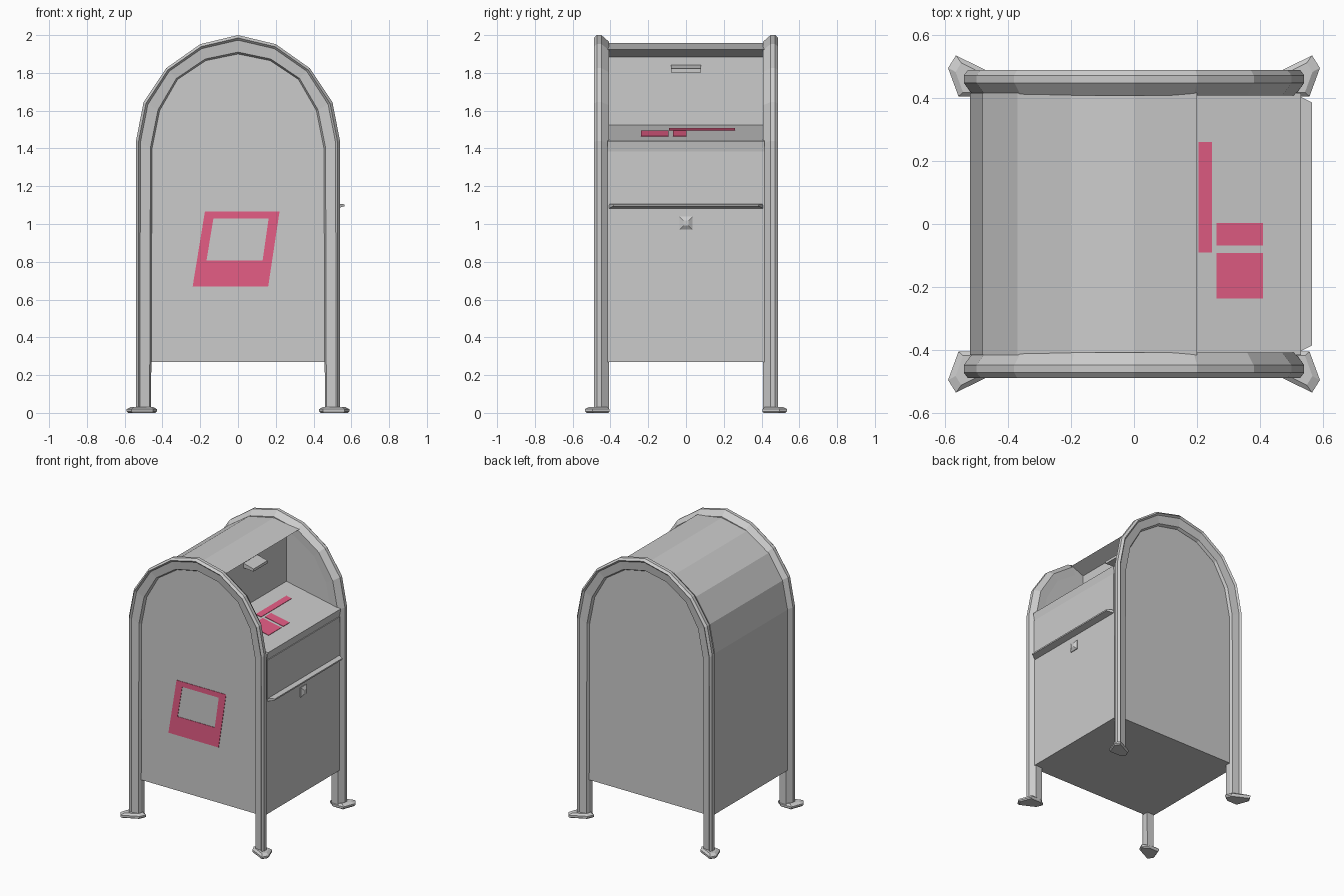
import bpy
import bmesh
from mathutils import Vector

cube = bpy.data.objects.get("Cube")
if cube:
    bpy.data.objects.remove(cube, do_unlink=True)


def material(name, colour):
    m = bpy.data.materials.new(name)
    m.use_nodes = True
    m.diffuse_color = (*colour, 1)
    m.node_tree.nodes["Principled BSDF"].inputs["Base Color"].default_value = (*colour, 1)
    return m


grey = material("light_grey", (0.6, 0.6, 0.6))
pink = material("pink_red", (0.78, 0.11, 0.235))


def loft(name, rings, mat=grey, closed_path=False):
    """Skin a row of matching closed rings and cap the ends."""
    bm = bmesh.new()
    rows = [[bm.verts.new(p) for p in ring] for ring in rings]
    n = len(rows[0])
    pairs = list(zip(rows, rows[1:]))
    if closed_path:
        pairs.append((rows[-1], rows[0]))
    else:
        bm.faces.new(rows[0])
        bm.faces.new(rows[-1])
    for a, b in pairs:
        for i in range(n):
            j = (i + 1) % n
            bm.faces.new((a[i], a[j], b[j], b[i]))
    bmesh.ops.recalc_face_normals(bm, faces=bm.faces)
    mesh = bpy.data.meshes.new(name)
    bm.to_mesh(mesh)
    bm.free()
    mesh.materials.append(mat)
    obj = bpy.data.objects.new(name, mesh)
    bpy.context.collection.objects.link(obj)
    return obj


def prism_y(name, profile, y0, y1, mat=grey):
    return loft(name, [[(x, y, z) for x, z in profile] for y in (y0, y1)], mat)


def mirrored(half):
    return half + [(-x, z) for x, z in reversed(half[:-1])]


# Arch outlines, from the right foot over the crown to the left foot
outer = mirrored([(0.54, 0.01), (0.54, 1.44), (0.5, 1.645),
                  (0.38, 1.825), (0.2, 1.952), (0, 2.0)])
inner = mirrored([(0.46, 0.01), (0.455, 1.4), (0.415, 1.6),
                  (0.32, 1.765), (0.17, 1.865), (0, 1.9)])


def between(t):
    return [Vector(a).lerp(Vector(b), t) for a, b in zip(outer, inner)]


# Frame section: fraction from outer to inner edge, and depth
section = [(0, 0.472), (0.15, 0.488), (0.27, 0.476), (0.9, 0.468),
           (1, 0.45), (1, 0.41), (0.35, 0.408), (0, 0.448)]
panel = [(x, max(z, 0.27)) for x, z in between(0.5)]
foot = [(0.59, 0.495), (0.565, 0.535), (0.45, 0.478),
        (0.43, 0.435), (0.47, 0.405), (0.557, 0.405)]
foot_centre = Vector((0.505, 0.45))

for side, end in ((-1, "front"), (1, "back")):
    # Arched frame with its two legs
    lines = [[(x, side * y, z) for x, z in between(t)] for t, y in section]
    loft(end + "_frame", list(zip(*lines)))
    # Recessed end panel
    prism_y(end + "_panel", panel, side * 0.41, side * 0.448)
    # Tapered feet
    for sx, hand in ((1, "left"), (-1, "right")):
        rings = []
        for z, scale in ((0, 0.9), (0.008, 1), (0.02, 1), (0.032, 0.72)):
            pts = [foot_centre.lerp(Vector(p), scale) for p in foot]
            rings.append([(sx * p.x, side * p.y, z) for p in pts])
        loft(f"{end}_{hand}_foot", rings)


# Body with the stepped opening and sloping shelf
def shelf_z(x):
    return 1.545 - 0.2 * x


body = [(-0.52, 0.27), (-0.52, 1.43), (-0.48, 1.63), (-0.37, 1.8), (-0.2, 1.915),
        (0, 1.957), (0.2, 1.925), (0.1, 1.885), (0.1, shelf_z(0.1)),
        (0.53, shelf_z(0.53)), (0.52, 1.385), (0.52, 0.27)]
prism_y("body", body, -0.415, 0.415)

# Flap above the ledge, and the ledge itself
prism_y("upper_flap", [(0.51, 1.1), (0.526, 1.1), (0.526, 1.383), (0.51, 1.383)], -0.412, 0.412)
ledge = loft("ledge", [
    [(x, s * y, z) for x, y, z in ((0.51, 0.414, 1.08), (0.565, 0.385, 1.094),
                                   (0.565, 0.385, 1.104), (0.51, 0.414, 1.108))]
    for s in (-1, 1)])

# Door pull under the hood
prism_y("door_pull", [(0.09, 1.81), (0.18, 1.803), (0.18, 1.822), (0.09, 1.845)], -0.08, 0.08)

# Lock: a square block stepping in to a point
loft("lock", [[(x, sy * h, 1.005 + sz * h) for sy, sz in ((-1, -1), (1, -1), (1, 1), (-1, 1))]
              for x, h in ((0.51, 0.034), (0.525, 0.034), (0.538, 0.014))])

# Labels on the shelf
for name, x0, x1, y0, y1 in (("long_label", 0.205, 0.247, -0.09, 0.26),
                             ("small_label", 0.262, 0.41, -0.068, 0.003),
                             ("large_label", 0.262, 0.41, -0.237, -0.092)):
    strip = [(x, shelf_z(x) + lift) for x, lift in
             ((x0, -0.001), (x1, -0.001), (x1, 0.003), (x0, 0.003))]
    prism_y(name, strip, y0, y1, pink)

# Slanted painted border on the front panel
border_out = [(-0.24, 0.67), (0.16, 0.67), (0.22, 1.067), (-0.175, 1.067)]
border_in = [(-0.167, 0.806), (0.13, 0.806), (0.162, 1.03), (-0.13, 1.03)]
corners = [[(a[0], -0.447, a[1]), (a[0], -0.451, a[1]),
            (b[0], -0.451, b[1]), (b[0], -0.447, b[1])]
           for a, b in zip(border_out, border_in)]
loft("front_border", corners, pink, closed_path=True)
